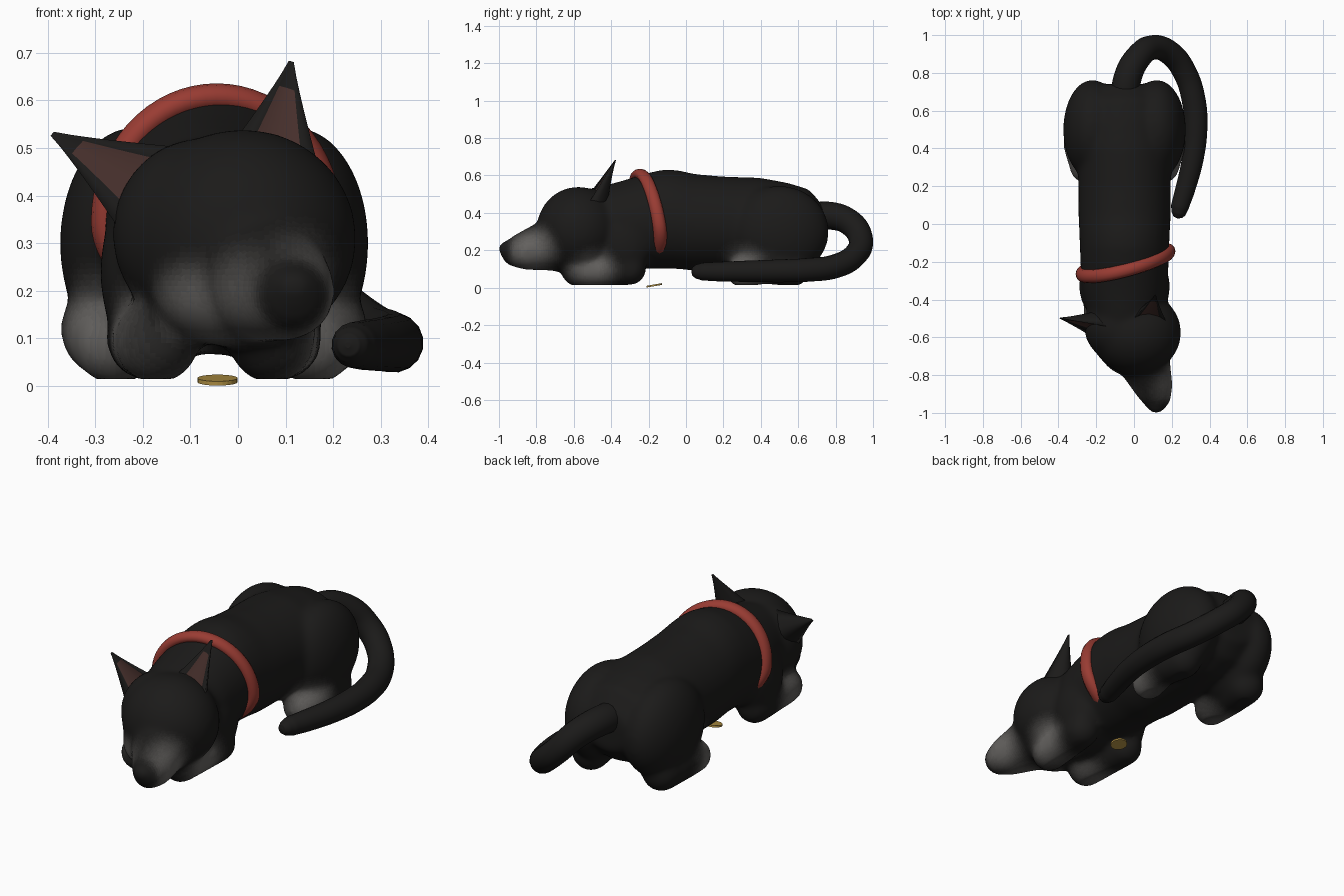
import bpy, bmesh, math
from mathutils import Vector, Matrix

if "Cube" in bpy.data.objects:
    bpy.data.objects.remove(bpy.data.objects["Cube"])


def material(name, r, g, b):
    m = bpy.data.materials.new(name)
    m.diffuse_color = (r, g, b, 1)
    m.use_nodes = True
    m.node_tree.nodes["Principled BSDF"].inputs["Base Color"].default_value = m.diffuse_color
    return m


def make(name, bm, *mats):
    me = bpy.data.meshes.new(name)
    bm.to_mesh(me)
    bm.free()
    ob = bpy.data.objects.new(name, me)
    bpy.context.collection.objects.link(ob)
    for m in mats:
        me.materials.append(m)
    return ob


def ellipsoid(bm, c, r):
    mat = Matrix.Translation(c) @ Matrix.Diagonal((*r, 1))
    bmesh.ops.create_uvsphere(bm, u_segments=32, v_segments=20, radius=1, matrix=mat)


def limb(bm, *pts):
    """Tapered rounded limb through (x, y, z, radius) points."""
    for a, b in zip(pts, pts[1:]):
        for i in range(11):
            p = Vector(a).lerp(Vector(b), i / 10)
            ellipsoid(bm, p[:3], (p[3],) * 3)


def smoothstep(t):
    t = max(0, min(1, t))
    return t * t * (3 - 2 * t)


# fur shades from black to grey
fur = []
for i in range(16):
    v = 0.011 + 0.12 * (i / 15) ** 1.5
    fur.append(material(f"fur_{i}", v, v * 0.95, v * 0.9))
red = material("red", 0.32, 0.045, 0.033)
gold = material("gold", 0.45, 0.29, 0.06)
pink = material("inner_ear", 0.06, 0.028, 0.024)

# torso: elliptical sections (y, half width, top, bottom)
bm = bmesh.new()
sections = [(-0.50, .19, .53, .12), (-0.35, .225, .57, .10), (-0.2, .235, .615, .10),
            (-0.12, .237, .633, .10), (-0.05, .24, .63, .10), (0.05, .245, .608, .09),
            (0.2, .245, .595, .09), (0.4, .25, .588, .09), (0.55, .24, .56, .10),
            (0.66, .21, .525, .14), (0.74, .12, .43, .22)]
rings = []
for y, w, top, bot in sections:
    cz, rz = (top + bot) / 2, (top - bot) / 2
    rings.append([bm.verts.new((-0.05 + w * math.cos(t), y, cz + rz * math.sin(t)))
                  for t in (k * math.tau / 32 for k in range(32))])
for r0, r1 in zip(rings, rings[1:]):
    for k in range(32):
        bm.faces.new((r0[k], r0[(k + 1) % 32], r1[(k + 1) % 32], r1[k]))
bm.faces.new(rings[0][::-1])
bm.faces.new(rings[-1])

# haunches, hind feet, shoulders and front legs mirrored about the spine
for s in (-1, 1):
    def X(d):
        return -0.05 + s * d
    ellipsoid(bm, (X(.17), .50, .30), (.155, .265, .245))
    limb(bm, (X(.205), .30, .085, .085), (X(.225), .42, .12, .10), (X(.205), .57, .10, .095))
    ellipsoid(bm, (X(.15), -.33, .24), (.09, .15, .18))
    limb(bm, (X(.12), -.58, .095, .09), (X(.14), -.3, .10, .088))
ellipsoid(bm, (-.04, -.42, .2), (.16, .22, .135))

# head, cheeks, muzzle and nose
ellipsoid(bm, (.01, -.575, .31), (.24, .225, .23))
ellipsoid(bm, (-.08, -.54, .32), (.185, .19, .2))
ellipsoid(bm, (0, -.65, .21), (.19, .16, .13))
limb(bm, (.05, -.72, .23, .14), (.10, -.85, .2, .105), (.118, -.91, .19, .08))
ellipsoid(bm, (.117, -.955, .208), (.052, .052, .042))
bmesh.ops.recalc_face_normals(bm, faces=bm.faces)
body = make("cat_body", bm)

# fuse the volumes into one skin
rm = body.modifiers.new("fuse", 'REMESH')
rm.mode = 'VOXEL'
rm.voxel_size = 0.012
sm = body.modifiers.new("soften", 'SMOOTH')
sm.factor = 0.5
sm.iterations = 28
skin = bpy.data.meshes.new_from_object(body.evaluated_get(bpy.context.evaluated_depsgraph_get()))
body.modifiers.clear()
body.data = skin
skin.materials.clear()
for m in fur:
    skin.materials.append(m)
for v in skin.vertices:
    v.co.z = max(v.co.z, 0.015)

# grey patches on muzzle and paws: (centre, radius)
patches = [((.17, -.83, .19), .2), ((.04, -.83, .15), .19), ((-.08, -.74, .15), .16),
           ((-.2, -.52, .08), .19), ((.13, -.5, .09), .19),
           ((-.31, .3, .09), .2), ((.21, .3, .08), .2)]
for p in skin.polygons:
    c = p.center
    g = max(smoothstep(1.25 * (1 - (c - Vector(q)).length / r)) for q, r in patches)
    g *= smoothstep((c.y + .975) / .06) if c.y < -.9 else 1
    p.material_index = round(15 * g)
    p.use_smooth = True


# ears: outer shell with a hollow, tinted front
def ear(name, a, b, back, hollow, tip):
    bm = bmesh.new()
    A, B, K, H, T = (Vector(q) for q in (a, b, back, hollow, tip))
    mid = (A + B) / 2
    rows = []
    for i in range(9):
        t = i / 8
        s = (1 - t) ** 1.1 * 0.95 + 0.05
        c = mid.lerp(T, t)
        ring = []
        for k in range(7):
            u = k / 6
            base = A * (1 - u) ** 2 + (K * 2 - mid) * 2 * u * (1 - u) + B * u * u
            ring.append(bm.verts.new(c + (base - mid) * s))
        for u in (.8, .5, .2):
            base = A.lerp(B, u) + (H - mid) * (4 * u * (1 - u))
            ring.append(bm.verts.new(c + (base - mid) * s))
        rows.append(ring)
    n = len(rows[0])
    for i, (r0, r1) in enumerate(zip(rows, rows[1:])):
        for k in range(n):
            f = bm.faces.new((r0[k], r0[(k + 1) % n], r1[(k + 1) % n], r1[k]))
            f.material_index = 1 if k in (7, 8) and i < 6 else 0
            f.smooth = True
    bm.faces.new(rows[0])
    bm.faces.new(rows[-1])
    bmesh.ops.recalc_face_normals(bm, faces=bm.faces)
    make(name, bm, fur[0], pink)


ear("right_ear", (-.03, -.53, .485), (.18, -.54, .42), (.085, -.42, .45), (.075, -.5, .46), (.112, -.38, .682))
ear("left_ear", (-.1, -.55, .50), (-.25, -.58, .33), (-.19, -.46, .4), (-.18, -.54, .42), (-.39, -.5, .53))

# tail: tapered tube sweeping round to the cat's side
cu = bpy.data.curves.new("tail", 'CURVE')
cu.dimensions = '3D'
cu.bevel_depth = 1
cu.bevel_resolution = 6
cu.resolution_u = 6
cu.use_fill_caps = True
path = [(-.05, .62, .37, .075), (-.035, .77, .385, .074), (.02, .88, .345, .07), (.10, .935, .255, .065),
        (.19, .905, .175, .064), (.27, .8, .115, .064), (.317, .65, .095, .064), (.327, .5, .09, .062),
        (.31, .34, .088, .058), (.27, .18, .086, .053), (.243, .09, .086, .048), (.236, .055, .086, .038),
        (.232, .036, .086, .024), (.231, .03, .086, .006)]
sp = cu.splines.new('BEZIER')
sp.bezier_points.add(len(path) - 1)
for bp, (x, y, z, r) in zip(sp.bezier_points, path):
    bp.co = (x, y, z)
    bp.radius = r
    bp.handle_left_type = bp.handle_right_type = 'AUTO'
cu.materials.append(fur[0])
bpy.context.collection.objects.link(bpy.data.objects.new("tail", cu))

# collar: tilted elliptical band
bm = bmesh.new()
N, M = 64, 12
loop = []
for i in range(N):
    t = math.tau * i / N
    d = Vector((math.cos(t), 0, math.sin(t)))
    up, side = (.262, .235) if d.z > 0 else (.19, .225)
    side = .235 if d.z > 0 else .235 - .03 * d.z ** 2
    c = Vector((-.045 + side * d.x, 0, .345 + up * d.z))
    c.y = -.245 + .16 * (.6 - c.z) + .06 * d.x
    loop.append([bm.verts.new(c + d * .029 * math.cos(a) + Vector((0, .036 * math.sin(a), 0)))
                 for a in (math.tau * k / M for k in range(M))])
for i in range(N):
    for k in range(M):
        j, l = (i + 1) % N, (k + 1) % M
        bm.faces.new((loop[i][k], loop[i][l], loop[j][l], loop[j][k])).smooth = True
bmesh.ops.recalc_face_normals(bm, faces=bm.faces)
make("collar", bm, red)

# round metal tag under the chest
bm = bmesh.new()
bmesh.ops.create_cone(bm, cap_ends=True, segments=24, radius1=.042, radius2=.042, depth=.009,
                      matrix=Matrix.Translation((-.043, -.17, .0125)) @ Matrix.Rotation(.17, 4, 'X'))
make("collar_tag", bm, gold)
